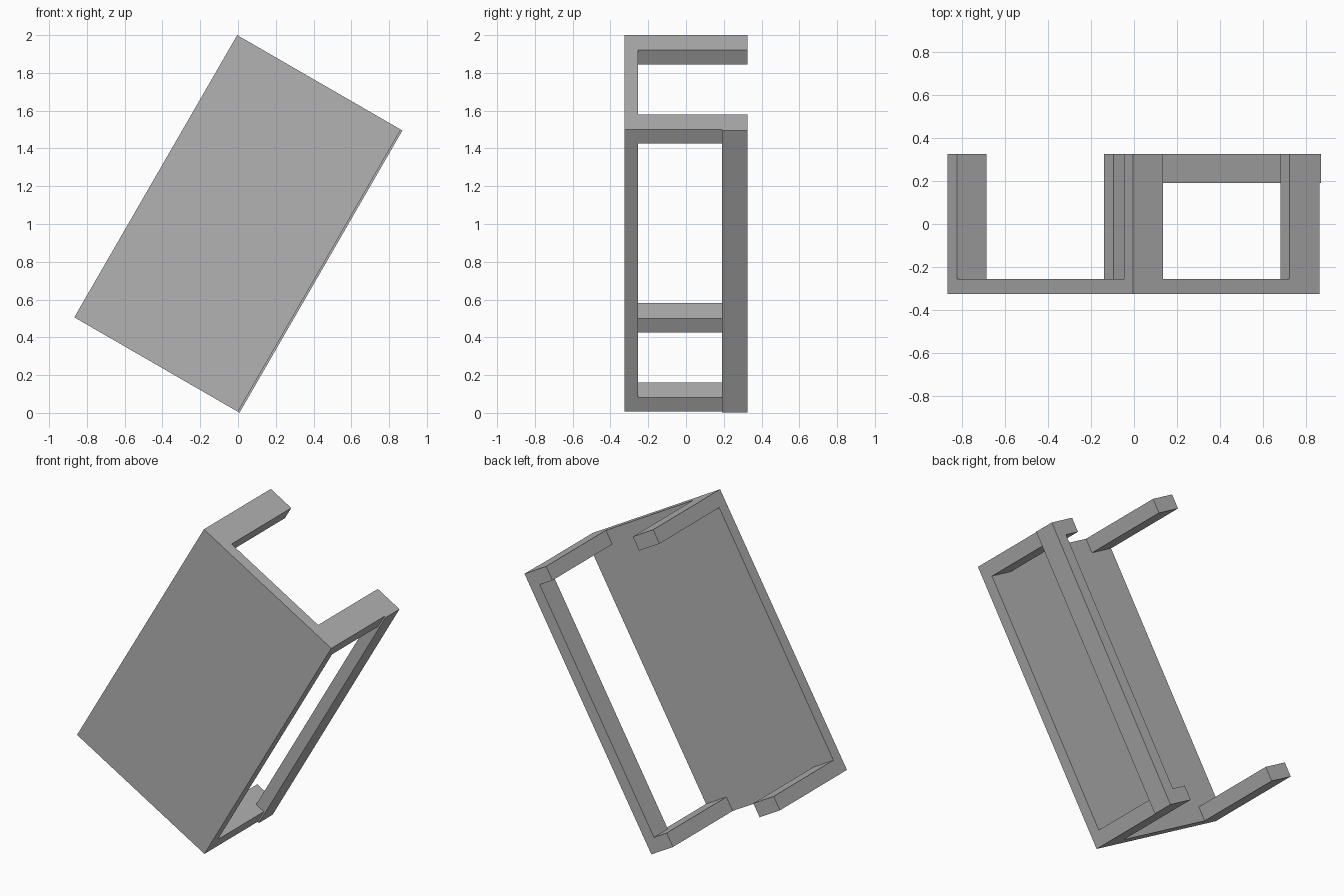
import bpy
import math
from mathutils import Matrix, Vector

cube = bpy.data.objects.get("Cube")
if cube:
    bpy.data.objects.remove(cube, do_unlink=True)

# Single grey material
GREY = (0.45, 0.45, 0.45, 1.0)
grey = bpy.data.materials.new("plain_grey")
grey.use_nodes = True
grey.diffuse_color = GREY
grey.node_tree.nodes["Principled BSDF"].inputs["Base Color"].default_value = GREY

# Table frame: x across the top, y down the legs, z along the top, tilted as a whole
WIDTH, LENGTH, HEIGHT = 1.0, 1.725, 0.65
TOP = 0.07
LEG_W, LEG_L = 0.16, 0.086
BAR_T, BAR_H, LIP = 0.07, 0.135, 0.01
TILT = Matrix.Translation((-0.0025, 0, 1.003)) @ Matrix.Rotation(math.radians(30), 4, "Y")


def box(name, low, high):
    """Box between two corners of the table frame."""
    low, high = Vector(low), Vector(high)
    bpy.ops.mesh.primitive_cube_add(size=1)
    obj = bpy.context.object
    obj.name = name
    obj.data.transform(Matrix.Translation((low + high) / 2)
                       @ Matrix.Diagonal((*(high - low), 1)))
    obj.matrix_world = TILT
    obj.data.materials.append(grey)
    return obj


w, h, l = WIDTH / 2, HEIGHT / 2, LENGTH / 2

# Table top
box("table_top", (-w, -h, -l), (w, -h + TOP, l))

# Four corner legs
for side, sx in (("left", 1), ("right", -1)):
    for end, sz in (("upper", 1), ("lower", -1)):
        xs = sorted((sx * w, sx * (w - LEG_W)))
        zs = sorted((sz * l, sz * (l - LEG_L)))
        box(f"{end}_{side}_leg", (xs[0], -h + TOP, zs[0]), (xs[1], h, zs[1]))

# Foot bar joining the two left legs, standing slightly proud of them
box("foot_bar", (w + LIP - BAR_T, h - BAR_H, -l), (w + LIP, h, l))
